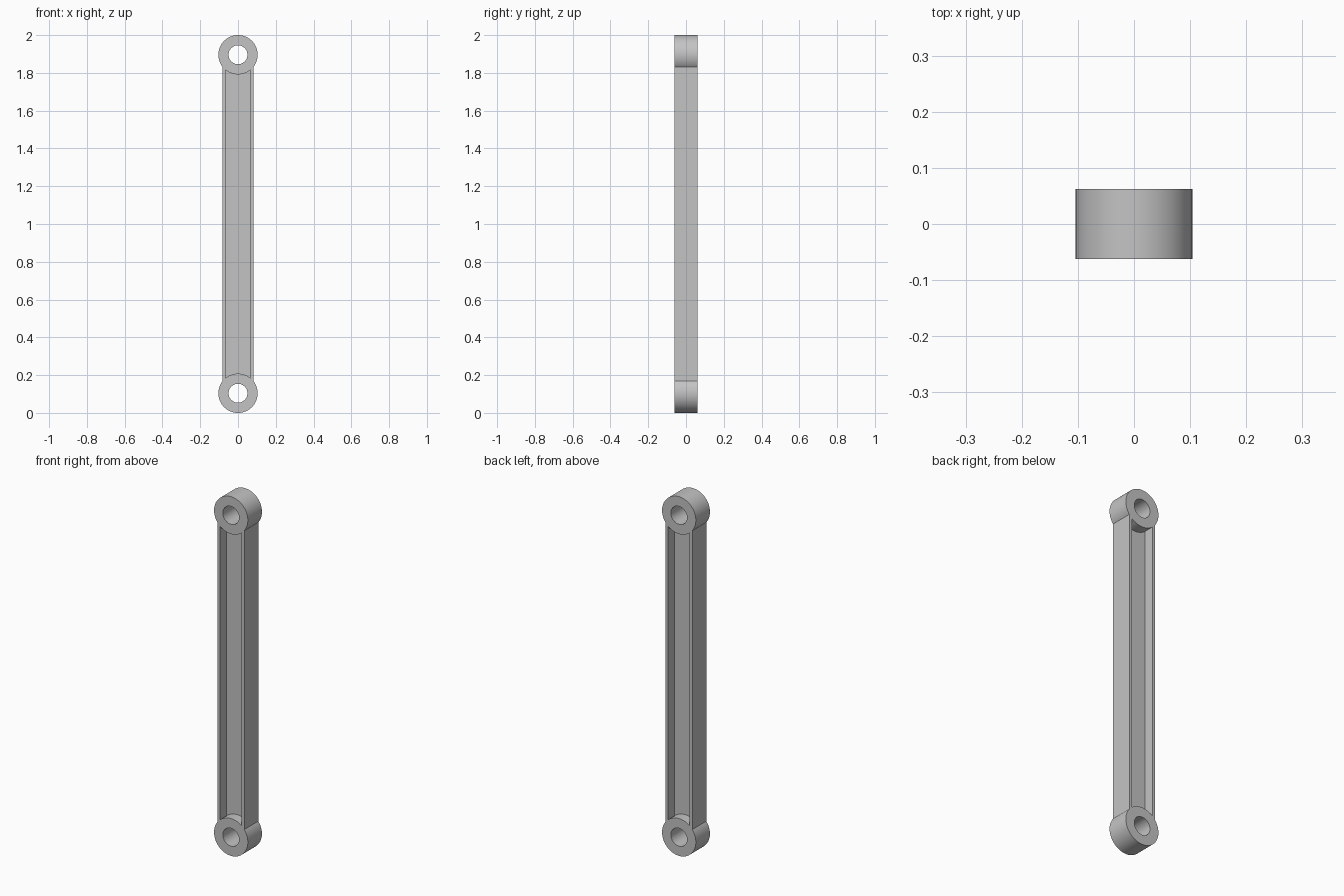
import bpy, bmesh, math

cube = bpy.data.objects.get("Cube")
if cube:
    bpy.data.objects.remove(cube)

RING_R, BORE_R = 0.104, 0.05
DEPTH, WEB = 0.124, 0.012
X_IN, X_OUT = 0.066, 0.082
Z_LOW, Z_HIGH = RING_R, 2 - RING_R
SEGMENTS = 96

grey = bpy.data.materials.new("grey metal")
grey.use_nodes = True
colour = (0.55, 0.55, 0.55, 1)
grey.diffuse_color = colour
grey.node_tree.nodes["Principled BSDF"].inputs["Base Color"].default_value = colour


def finish(name, bm):
    bmesh.ops.recalc_face_normals(bm, faces=bm.faces)
    mesh = bpy.data.meshes.new(name)
    bm.to_mesh(mesh)
    bm.free()
    mesh.materials.append(grey)
    obj = bpy.data.objects.new(name, mesh)
    bpy.context.collection.objects.link(obj)
    bpy.ops.object.select_all(action="DESELECT")
    obj.select_set(True)
    bpy.context.view_layer.objects.active = obj
    bpy.ops.object.shade_smooth_by_angle(angle=math.radians(30))


def ring(name, z):
    """Pierced eye: a rectangular section swept round the bore axis."""
    bm = bmesh.new()
    section = [(BORE_R, -DEPTH / 2), (RING_R, -DEPTH / 2),
               (RING_R, DEPTH / 2), (BORE_R, DEPTH / 2)]
    loops = []
    for i in range(SEGMENTS):
        a = math.tau * i / SEGMENTS
        loops.append([bm.verts.new((r * math.cos(a), y, z + r * math.sin(a)))
                      for r, y in section])
    for i, loop in enumerate(loops):
        after = loops[(i + 1) % SEGMENTS]
        for j in range(4):
            k = (j + 1) % 4
            bm.faces.new((loop[j], loop[k], after[k], after[j]))
    finish(name, bm)


def bar(name, x0, x1, depth, steps):
    """Upright bar whose ends are scooped to fit against both eyes."""
    bm = bmesh.new()
    r = RING_R - 0.0005
    xs = [x0 + (x1 - x0) * i / steps for i in range(steps + 1)]
    rise = [math.sqrt(r * r - x * x) for x in xs]
    outline = [(x, Z_LOW + h) for x, h in zip(xs, rise)]
    outline += [(x, Z_HIGH - h) for x, h in reversed(list(zip(xs, rise)))]
    face = bm.faces.new([bm.verts.new((x, -depth / 2, z)) for x, z in outline])
    made = bmesh.ops.extrude_face_region(bm, geom=[face])["geom"]
    moved = [v for v in made if isinstance(v, bmesh.types.BMVert)]
    bmesh.ops.translate(bm, verts=moved, vec=(0, depth, 0))
    finish(name, bm)


# Eyes at both ends
ring("lower_eye", Z_LOW)
ring("upper_eye", Z_HIGH)

# I-section shank: two side flanges and a thin central web
bar("left_flange", X_IN, X_OUT, DEPTH, 4)
bar("right_flange", -X_OUT, -X_IN, DEPTH, 4)
bar("web", -X_IN, X_IN, WEB, 24)
